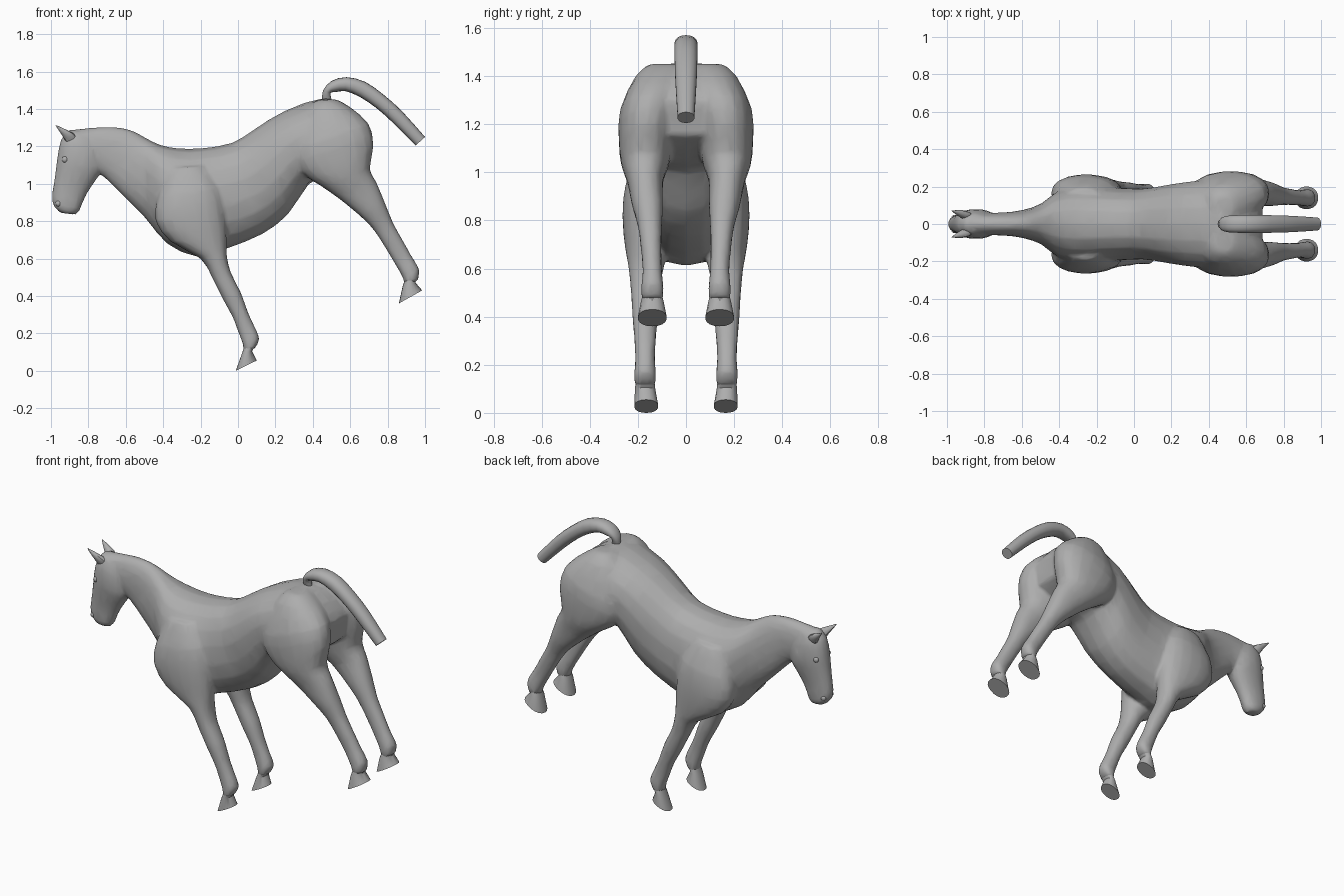
import bpy, bmesh
from math import sin, cos, pi, copysign
from mathutils import Vector

old = bpy.data.objects.get("Cube")
if old:
    bpy.data.objects.remove(old, do_unlink=True)

coat = bpy.data.materials.new("grey_coat")
coat.use_nodes = True
shade = (0.42, 0.42, 0.42, 1)
coat.diffuse_color = shade
coat.node_tree.nodes["Principled BSDF"].inputs["Base Color"].default_value = shade


def soft(value, power=0.9):
    """Superellipse curve, slightly fuller than a plain ellipse."""
    return copysign(abs(value) ** power, value)


def refine(rings):
    """Insert one Catmull-Rom ring between each neighbouring pair."""
    out = []
    last = len(rings) - 1
    for i in range(last):
        before, a, b, after = rings[max(i - 1, 0)], rings[i], rings[i + 1], rings[min(i + 2, last)]
        out.append(a)
        out.append(tuple((9 * (q + r) - p - s) / 16 for p, q, r, s in zip(before, a, b, after)))
    return out + [rings[-1]]


def loft(bm, rings, side=1, sides=18, smooth=True):
    """Skin rings of (x1, z1, x2, z2, y centre, half width), in hundredths."""
    loops = []
    for ring in (refine(rings) if smooth else rings):
        x1, z1, x2, z2, y, width = (v / 100 for v in ring)
        middle = Vector(((x1 + x2) / 2, side * y, (z1 + z2) / 2))
        arm = Vector(((x1 - x2) / 2, 0, (z1 - z2) / 2))
        loop = []
        for k in range(sides):
            angle = 2 * pi * k / sides
            offset = arm * soft(cos(angle)) + Vector((0, width * soft(sin(angle)), 0))
            loop.append(bm.verts.new(middle + offset))
        loops.append(loop)
    for a, b in zip(loops, loops[1:]):
        for k in range(sides):
            n = (k + 1) % sides
            bm.faces.new((a[k], a[n], b[n], b[k]))
    bm.faces.new(loops[0])
    bm.faces.new(loops[-1])


def centred(rings):
    return [r[:4] + (0, r[4]) for r in rings]


def finish(bm, name):
    bmesh.ops.recalc_face_normals(bm, faces=bm.faces)
    mesh = bpy.data.meshes.new(name)
    bm.to_mesh(mesh)
    bm.free()
    obj = bpy.data.objects.new(name, mesh)
    bpy.context.collection.objects.link(obj)
    mesh.materials.append(coat)
    return obj


def select(obj):
    bpy.ops.object.select_all(action='DESELECT')
    obj.select_set(True)
    bpy.context.view_layer.objects.active = obj


def smooth_shade(obj, angle=0.7):
    select(obj)
    bpy.ops.object.shade_smooth_by_angle(angle=angle)


# Trunk and neck, from rump to poll: top point, bottom point, half width
trunk = centred([
    (69, 130, 67, 115, 14),
    (62, 139, 58, 109, 22),
    (47, 146, 46, 103, 24),
    (25, 139, 38, 100, 23),
    (10, 130, 27, 84, 21),
    (-3, 122, 13, 73, 19),
    (-20, 119, -7, 65, 20),
    (-32, 119, -22, 61, 21),
    (-42, 121, -38, 68, 18),
    (-50, 125, -49, 81, 11),
    (-58, 129, -61, 93, 7.5),
    (-68, 130.5, -71, 103, 6.2),
    (-78, 130, -75, 106, 6),
    (-88, 129, -84, 110, 5),
])

# Head, from poll to muzzle: face point, jaw point, half width
head = centred([
    (-90, 129, -76, 124, 5),
    (-94.5, 124, -73, 116, 7.5),
    (-96.5, 115, -73, 107, 8),
    (-97.5, 107, -76, 102, 7),
    (-98.5, 100, -80, 96, 5.8),
    (-99.5, 93, -83, 90, 5.2),
    (-98.5, 88, -84.5, 86, 5),
    (-95, 84.5, -87, 83.5, 3.5),
])

# Legs, from top to fetlock: front point, back point, y centre, half width
hind_leg = [
    (43, 145, 53, 145, 9, 6),
    (36, 139, 60, 141, 11, 10),
    (29, 118, 70, 132, 14.5, 13),
    (34, 106, 72.5, 120, 16.5, 11.5),
    (44, 99, 70.5, 108, 17, 10),
    (54, 92, 74, 101, 17, 7.5),
    (65, 83, 78.5, 90, 16, 6.5),
    (72, 76, 83, 79, 15, 5),
    (78, 67, 88, 70, 14.5, 4.3),
    (84, 57, 93, 61, 14, 4),
    (88, 50, 97, 54, 14, 4.7),
    (89, 46, 96, 48, 14, 4.5),
]
front_leg = [
    (-38, 108, -17, 110, 12, 7),
    (-43, 93, -10, 98, 16, 9),
    (-44, 80, -7, 84, 16.5, 10),
    (-36, 69, -6, 70, 16.5, 9),
    (-20, 60, -6, 62, 16.5, 7.5),
    (-14, 50, -4, 53, 17, 6),
    (-8, 38, 1.5, 42, 17, 5.3),
    (-3, 29, 5.5, 31, 17, 4.5),
    (0, 21, 9, 23.5, 17, 4.1),
    (2.5, 14.5, 11.5, 17, 17, 4.6),
    (3, 10, 9, 12, 17, 4.3),
]

# Body: overlapping lofts fused into one skin, then faceted lightly
bm = bmesh.new()
loft(bm, trunk)
loft(bm, head)
for side in (-1, 1):
    loft(bm, hind_leg, side)
    loft(bm, front_leg, side)
body = finish(bm, "body")
remesh = body.modifiers.new("fuse", 'REMESH')
remesh.mode = 'VOXEL'
remesh.voxel_size = 0.011
relax = body.modifiers.new("relax", 'SMOOTH')
relax.iterations = 5
facet = body.modifiers.new("facet", 'DECIMATE')
facet.ratio = 0.12
select(body)
bpy.ops.object.convert(target='MESH')
smooth_shade(body)

# Hooves: flared, flat-bottomed
hooves = {
    "hind_hoof": [(89, 48, 95, 49, 14, 4.2), (88, 45, 95, 47, 14, 4.8), (86, 36, 98.5, 43, 14, 6)],
    "front_hoof": [(3, 12, 9, 13, 17, 4), (2, 9, 7.5, 10.5, 17, 4.3), (-1.2, 0, 10, 5.5, 16.5, 5)],
}
for name, rings in hooves.items():
    for side, label in ((1, "back"), (-1, "front")):
        bm = bmesh.new()
        loft(bm, rings, side, smooth=False)
        smooth_shade(finish(bm, name + "_" + label + "_side"))

# Tail: arched tube with a flat cut end
bm = bmesh.new()
loft(bm, centred([
    (45, 145, 50, 145, 2),
    (45.5, 150, 49.5, 148.5, 3.5),
    (50, 155, 52, 149, 4.5),
    (58, 157, 57.5, 149.5, 4.8),
    (68, 154.5, 65, 146.5, 4.8),
    (78, 147.5, 74, 140.5, 4.7),
    (88, 138.5, 83.5, 132, 4.3),
    (100, 125, 95, 120.5, 3.5),
]))
smooth_shade(finish(bm, "tail"))

# Ears: pointed leaves leaning forward
for side, label in ((1, "back"), (-1, "front")):
    bm = bmesh.new()
    loft(bm, [
        (-92, 122, -86, 125, 4, 2),
        (-93.5, 125, -88, 127, 5, 2.2),
        (-95.5, 128, -92, 129, 6, 1.5),
        (-97.5, 131, -97, 131.3, 7, 0.2),
    ], side, sides=10)
    smooth_shade(finish(bm, "ear_" + label + "_side"))

# Eyes and nostril rims: small half-sunk swellings
for name, x, y, z, radius in (("eye", -0.925, 0.058, 1.13, 0.017),
                              ("nostril", -0.96, 0.036, 0.895, 0.016)):
    for side in (-1, 1):
        bpy.ops.mesh.primitive_uv_sphere_add(segments=12, ring_count=8, radius=radius,
                                             location=(x, side * y, z))
        bump = bpy.context.object
        bump.name = name + ("_back_side" if side > 0 else "_front_side")
        bump.scale.y = 0.8
        bump.data.materials.append(coat)
        smooth_shade(bump)
